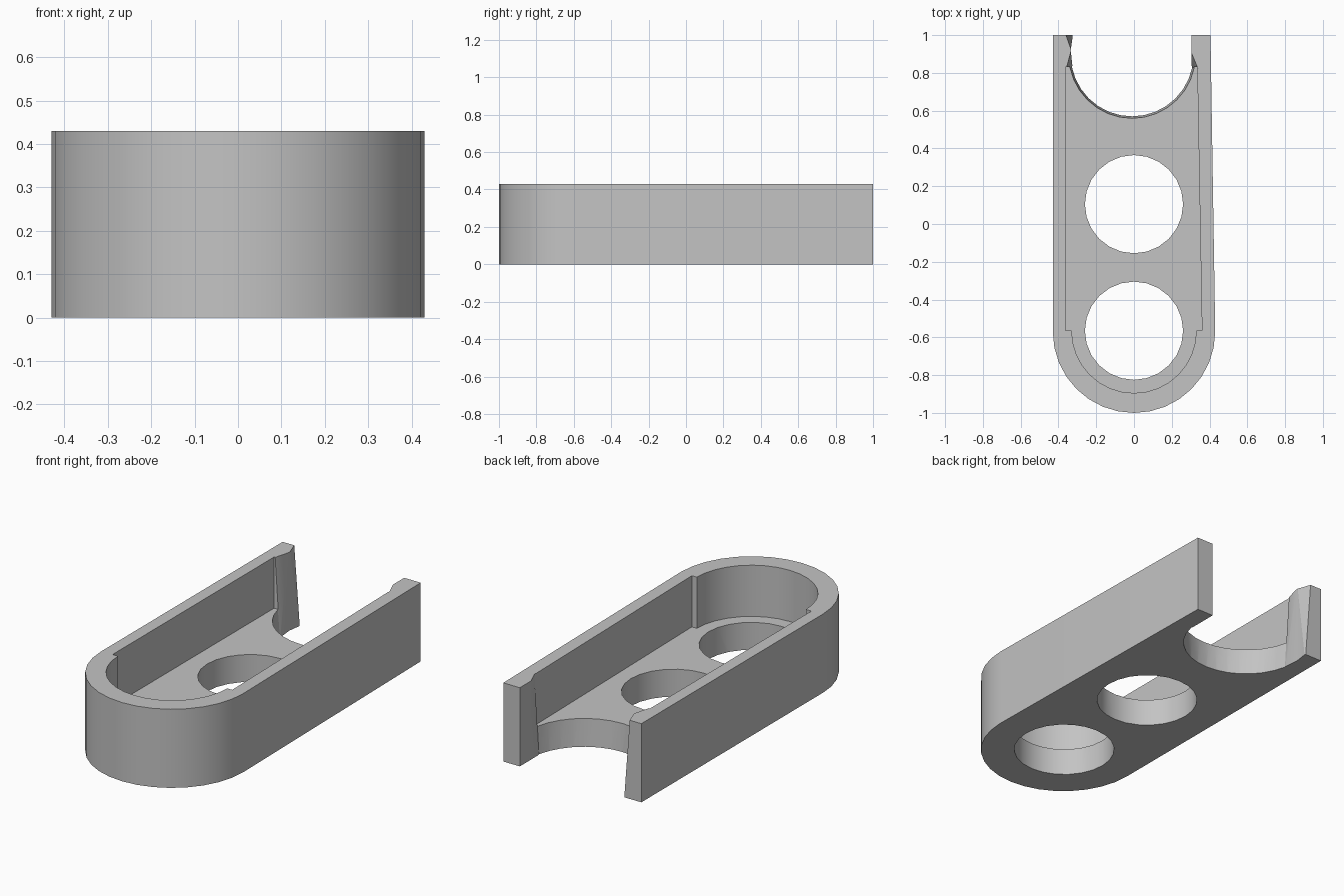
import bpy, bmesh
from math import cos, sin, radians

default = bpy.data.objects.get("Cube")
if default:
    bpy.data.objects.remove(default)

HEIGHT, FLOOR, FRONT_Y = 0.43, 0.15, -0.57


def arc(cx, cy, r, start, end, n):
    angles = [radians(start + (end - start) * i / n) for i in range(n + 1)]
    return [(cx + r * cos(a), cy + r * sin(a)) for a in angles]


def loft(name, low, high, z0, z1):
    """Closed solid between two outlines with equal point counts."""
    bm = bmesh.new()
    a = [bm.verts.new((x, y, z0)) for x, y in low]
    b = [bm.verts.new((x, y, z1)) for x, y in high]
    bm.faces.new(a[::-1])
    bm.faces.new(b)
    for i in range(len(a)):
        j = (i + 1) % len(a)
        bm.faces.new((a[i], a[j], b[j], b[i]))
    bmesh.ops.recalc_face_normals(bm, faces=bm.faces)
    if low != high:
        bmesh.ops.triangulate(bm, faces=bm.faces)
    mesh = bpy.data.meshes.new(name)
    bm.to_mesh(mesh)
    bm.free()
    obj = bpy.data.objects.new(name, mesh)
    bpy.context.collection.objects.link(obj)
    return obj


# Rounded outer body, slightly tapered on one side
outline = [(-0.43, 1)] + arc(0, FRONT_Y, 0.43, 180, 360, 16) + [(0.405, 1)]
body = loft("tray_body", outline, outline, 0, HEIGHT)

# Pocket with a small step where the rounded end begins
pocket = ([(-0.363, 0.83), (-0.363, -0.565)]
          + arc(0, -0.565, 0.33, 180, 360, 16)
          + [(0.36, -0.565), (0.335, 0.83)])
cutters = [loft("pocket_cutter", pocket, pocket, FLOOR, 0.6)]

# Two round floor holes
for y in (-0.565, 0.105):
    ring = arc(0, y, 0.26, 0, 345, 23)
    cutters.append(loft("hole_cutter", ring, ring, -0.1, 0.3))


# Flared notch at the open end, leaving a lip on each wall
def notch(radius, left_end):
    return ([(left_end, 1.1), (left_end, 1), (-0.335, 0.92)]
            + arc(-0.01, 0.895, radius, 191.5, 348.5, 14)
            + [(0.305, 0.91), (0.305, 1.0), (0.305, 1.1)])


def blend(p, q, t):
    return [(a + (c - a) * t, b + (d - b) * t) for (a, b), (c, d) in zip(p, q)]


bottom, top = notch(0.325, -0.327), notch(0.355, -0.36)
cutters.append(loft("notch_cutter", blend(bottom, top, -0.1),
                    blend(bottom, top, 1.1), -0.1 * HEIGHT, 1.1 * HEIGHT))

# Cut the body and discard the cutters
bpy.context.view_layer.objects.active = body
for cutter in cutters:
    cutter.hide_render = True
    mod = body.modifiers.new("cut", "BOOLEAN")
    mod.operation, mod.solver, mod.object = "DIFFERENCE", "EXACT", cutter
    bpy.ops.object.modifier_apply(modifier=mod.name)
    bpy.data.objects.remove(cutter)

# Single grey material
grey = bpy.data.materials.new("grey")
grey.use_nodes = True
colour = (0.55, 0.55, 0.55, 1)
grey.diffuse_color = colour
grey.node_tree.nodes["Principled BSDF"].inputs["Base Color"].default_value = colour
body.data.materials.clear()
body.data.materials.append(grey)

bpy.ops.object.select_all(action="DESELECT")
body.select_set(True)
bpy.ops.object.shade_smooth_by_angle(angle=radians(25))
